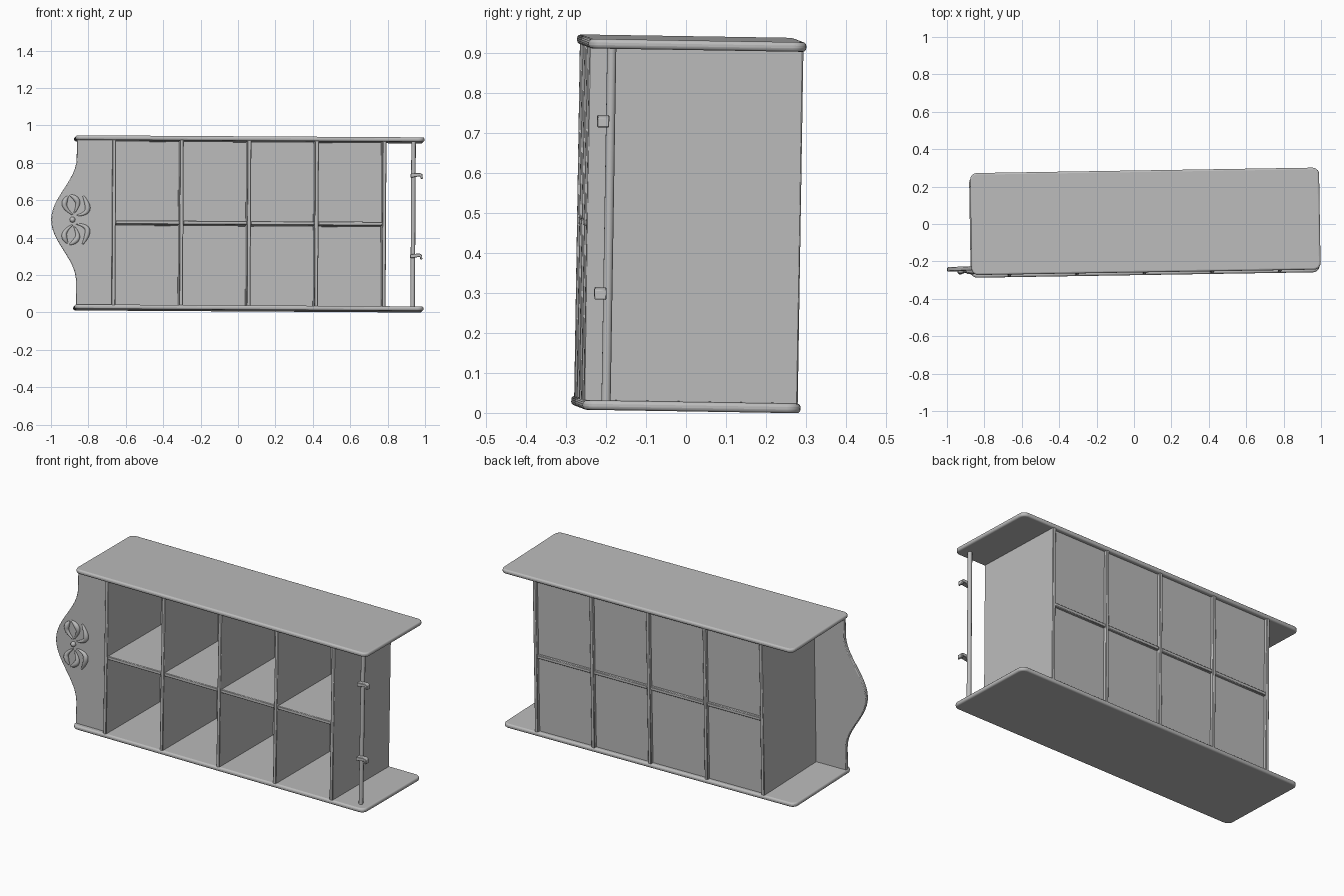
import bpy, bmesh, math
from mathutils import Matrix, Vector, Euler

cube = bpy.data.objects.get("Cube")
if cube:
    bpy.data.objects.remove(cube, do_unlink=True)

# The whole cabinet lies on its side and leans very slightly
LEAN = Matrix.Translation((0.055, 0.007, 0.473)) @ Euler((-0.016, 0.006, 0.016)).to_matrix().to_4x4()

grey = bpy.data.materials.new("plain grey")
grey.use_nodes = True
COLOUR = (0.5, 0.5, 0.5, 1)
grey.diffuse_color = COLOUR
grey.node_tree.nodes["Principled BSDF"].inputs["Base Color"].default_value = COLOUR


def finish(name, mesh, bevel=0.0, segments=2):
    obj = bpy.data.objects.new(name, mesh)
    bpy.context.collection.objects.link(obj)
    mesh.materials.clear()
    mesh.materials.append(grey)
    obj.matrix_world = LEAN
    if bevel:
        mod = obj.modifiers.new("soft edges", "BEVEL")
        mod.width, mod.segments = bevel, segments
        mod.limit_method = "ANGLE"
        mod.angle_limit = math.radians(40)
    bpy.ops.object.select_all(action="DESELECT")
    obj.select_set(True)
    bpy.context.view_layer.objects.active = obj
    bpy.ops.object.shade_smooth_by_angle(angle=math.radians(40))
    return obj


def prism(name, outline, direction, bevel=0.0, segments=2):
    """Extrude a closed outline of 3D points along a direction."""
    bm = bmesh.new()
    face = bm.faces.new([bm.verts.new(p) for p in outline])
    top = bmesh.ops.extrude_face_region(bm, geom=[face])["geom"]
    moved = [v for v in top if isinstance(v, bmesh.types.BMVert)]
    bmesh.ops.translate(bm, verts=moved, vec=direction)
    bmesh.ops.recalc_face_normals(bm, faces=bm.faces)
    mesh = bpy.data.meshes.new(name)
    bm.to_mesh(mesh)
    bm.free()
    return finish(name, mesh, bevel, segments)


def box(name, x0, x1, y0, y1, z0, z1, bevel=0.003):
    outline = [(x0, y0, z0), (x1, y0, z0), (x1, y1, z0), (x0, y1, z0)]
    return prism(name, outline, (0, 0, z1 - z0), bevel, 1)


def tube(name, points, radii, thickness):
    """Round bar swept through points, with a radius factor at each."""
    curve = bpy.data.curves.new(name, "CURVE")
    curve.dimensions = "3D"
    curve.bevel_depth = thickness
    curve.bevel_resolution = 3
    curve.use_fill_caps = True
    spline = curve.splines.new("NURBS")
    spline.points.add(len(points) - 1)
    for target, p, r in zip(spline.points, points, radii):
        target.co = (*p, 1)
        target.radius = r
    spline.order_u = 3
    spline.use_endpoint_u = True
    spline.resolution_u = 6
    helper = bpy.data.objects.new(name + " path", curve)
    mesh = bpy.data.meshes.new_from_object(helper)
    bpy.data.objects.remove(helper)
    return finish(name, mesh)


# Side slabs with rounded corners
R = 0.035
corners = [(0.936, 0.2725, 0), (-0.93, 0.2725, 90), (-0.93, -0.2725, 180), (0.936, -0.2725, 270)]
for name, z in (("lower_slab", -0.464), ("upper_slab", 0.44)):
    outline = []
    for x, y, start in corners:
        cx, cy = x - math.copysign(R, x), y - math.copysign(R, y)
        for step in range(6):
            a = math.radians(start + 18 * step)
            outline.append((cx + R * math.cos(a), cy + R * math.sin(a), z))
    prism(name, outline, (0, 0, 0.024), 0.009, 3)

# Upright dividers, long middle shelf and recessed back
FIRST, GAP, HALF = -0.723, 0.3613, 0.01
for i in range(5):
    x = FIRST + GAP * i
    box(f"divider_{i + 1}", x - HALF, x + HALF, -0.268, 0.268, -0.445, 0.445)
for i in range(4):
    x = FIRST + GAP * i
    box(f"shelf_{i + 1}", x + HALF, x + GAP - HALF, -0.265, 0.265, -0.009, 0.011)
box("back_panel", FIRST, FIRST + 4 * GAP, 0.24, 0.25, -0.445, 0.445, 0)

# Crest board with a swelling edge
Y = -0.244
crest = [(FIRST, Y, -0.445), (FIRST, Y, 0.445), (-0.923, Y, 0.445)]
for i in range(25):
    t = 1 - i / 12
    crest.append((-0.923 - 0.135 * math.cos(t * math.pi / 2) ** 2, Y, 0.013 + 0.33 * t))
crest.append((-0.923, Y, -0.445))
prism("crest_board", crest, (0, 0.022, 0), 0.004)

# Carved fan of petals, mirrored about its bead
CENTRE = Vector((-0.944, Y - 0.002, 0.013))
petals = [
    [(0.0, 0.027), (-0.045, 0.06), (-0.043, 0.107), (-0.025, 0.125)],
    [(0.008, 0.035), (0.035, 0.08), (0.015, 0.12), (-0.015, 0.132)],
    [(0.02, 0.022), (0.075, 0.03), (0.085, 0.08), (0.055, 0.13)],
]
for side, sign in (("upper", 1), ("lower", -1)):
    for n, path in enumerate(petals):
        pts = [CENTRE + Vector((x, 0, sign * z)) for x, z in path]
        tube(f"{side}_petal_{n + 1}", pts, (0.25, 0.9, 1.3, 0.3), 0.013)
bm = bmesh.new()
bmesh.ops.create_uvsphere(bm, u_segments=16, v_segments=8, radius=0.015,
                          matrix=Matrix.Translation(CENTRE))
bead = bpy.data.meshes.new("bead")
bm.to_mesh(bead)
bm.free()
finish("carved_bead", bead)

# Hanging rod and its two hooks
ROD_X, ROD_Y = 0.878, -0.214
tube("hanging_rod", [(ROD_X, ROD_Y, z) for z in (-0.445, 0, 0.445)], (1, 1, 1), 0.012)
hook = [(-0.015, -0.012), (-0.015, 0.01), (0.035, 0.013), (0.048, 0.006), (0.05, -0.018),
        (0.04, -0.018), (0.036, -0.004), (0.014, -0.008)]
for name, z in (("upper_hook", 0.261), ("lower_hook", -0.17)):
    outline = [(ROD_X + dx, ROD_Y - 0.034, z + dz) for dx, dz in hook]
    prism(name, outline, (0, 0.03, 0), 0.002, 1)
